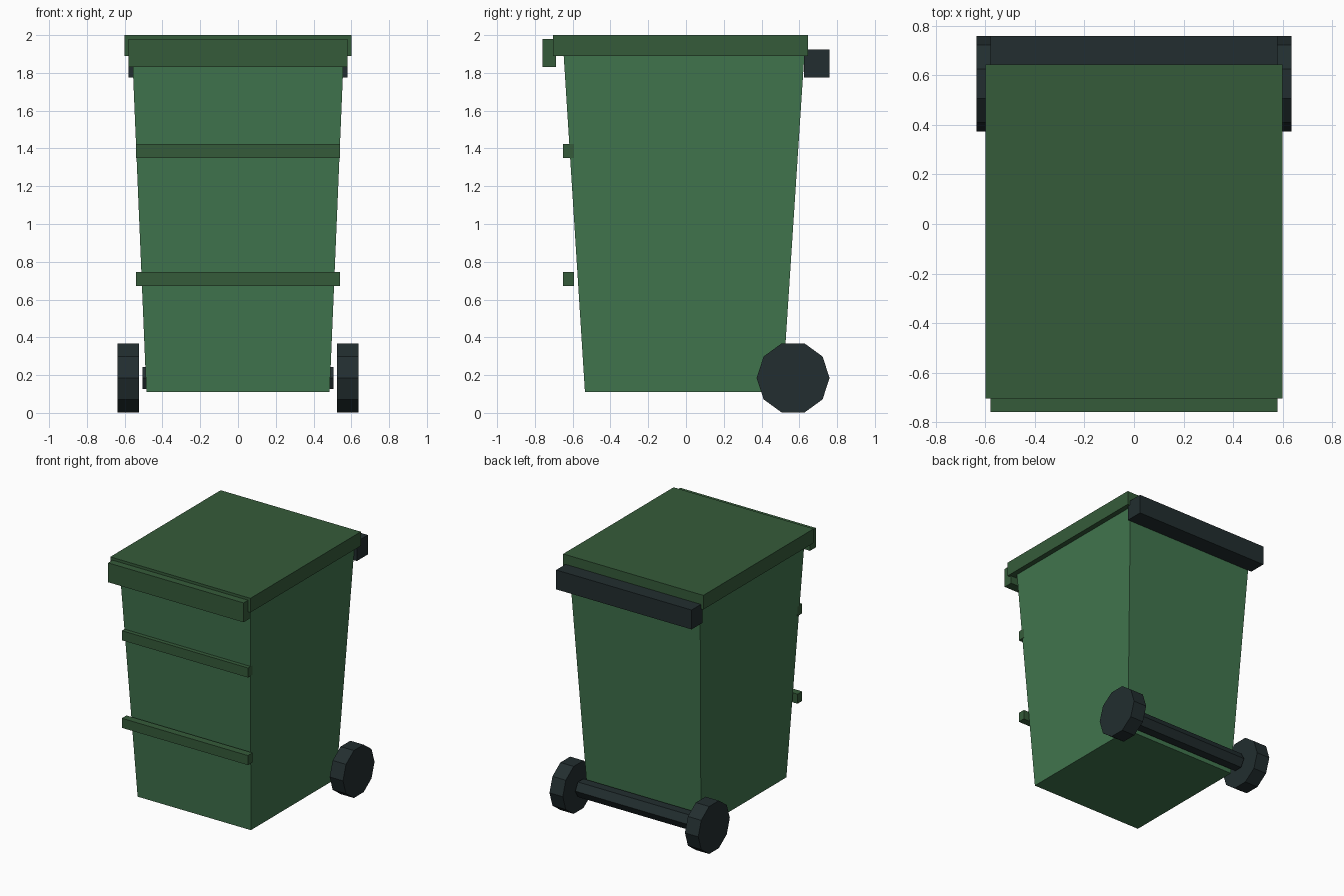
import bpy
import bmesh
from math import pi
from mathutils import Matrix

cube = bpy.data.objects.get("Cube")
if cube:
    bpy.data.objects.remove(cube, do_unlink=True)


def material(name, rgb):
    mat = bpy.data.materials.new(name)
    mat.use_nodes = True
    mat.diffuse_color = (*rgb, 1)
    mat.node_tree.nodes["Principled BSDF"].inputs["Base Color"].default_value = (*rgb, 1)
    return mat


body_green = material("body green", (0.053, 0.178, 0.076))
lid_green = material("dark green", (0.036, 0.105, 0.042))
rubber = material("dark rubber", (0.016, 0.027, 0.029))


def finish(name, bm, mat):
    bmesh.ops.recalc_face_normals(bm, faces=bm.faces)
    mesh = bpy.data.meshes.new(name)
    bm.to_mesh(mesh)
    bm.free()
    mesh.materials.append(mat)
    obj = bpy.data.objects.new(name, mesh)
    bpy.context.collection.objects.link(obj)
    return obj


def tapered_box(name, mat, z0, z1, bottom, top):
    """Box between two heights; bottom and top are (half width, front y, back y)."""
    bm = bmesh.new()
    bmesh.ops.create_cube(bm, size=2)
    for v in bm.verts:
        half, front, back = top if v.co.z > 0 else bottom
        v.co = (v.co.x * half, back if v.co.y > 0 else front, z1 if v.co.z > 0 else z0)
    return finish(name, bm, mat)


def box(name, mat, half, front, back, z0, z1):
    return tapered_box(name, mat, z0, z1, (half, front, back), (half, front, back))


def x_cylinder(name, mat, sides, radius, x0, x1, y, z):
    """Faceted cylinder along x, with a corner pointing along y."""
    bm = bmesh.new()
    bmesh.ops.create_cone(bm, cap_ends=True, segments=sides, radius1=radius,
                          radius2=radius, depth=x1 - x0)
    turn = Matrix.Rotation(pi / 2, 4, "Y")
    bmesh.ops.transform(bm, verts=bm.verts, matrix=turn)
    # Put the first corner on the y axis
    first = max(bm.verts, key=lambda v: v.co.y).co
    if abs(first.z) > radius * 0.01:
        bmesh.ops.rotate(bm, verts=bm.verts, matrix=Matrix.Rotation(pi / sides, 3, "X"))
    bmesh.ops.translate(bm, verts=bm.verts, vec=((x0 + x1) / 2, y, z))
    return finish(name, bm, mat)


# Tapered bin body
tapered_box("body", body_green, 0.11, 1.9, (0.485, -0.535, 0.51), (0.56, -0.648, 0.627))

# Lid with its front lip
box("lid", lid_green, 0.6, -0.705, 0.645, 1.89, 2.0)
box("lid_lip", lid_green, 0.58, -0.76, -0.688, 1.83, 1.98)

# Ribs across the front
for name, z in (("lower_rib", 0.672), ("upper_rib", 1.35)):
    box(name, lid_green, 0.54, -0.65, -0.593, z, z + 0.074)

# Rear handle bar
box("handle", rubber, 0.58, 0.625, 0.76, 1.775, 1.925)

# Axle and wheels
wheel_y, wheel_z = 0.567, 0.185
x_cylinder("axle", rubber, 6, 0.067, -0.505, 0.505, wheel_y, wheel_z)
x_cylinder("left_wheel", rubber, 10, 0.193, 0.523, 0.637, wheel_y, wheel_z)
x_cylinder("right_wheel", rubber, 10, 0.193, -0.637, -0.523, wheel_y, wheel_z)
